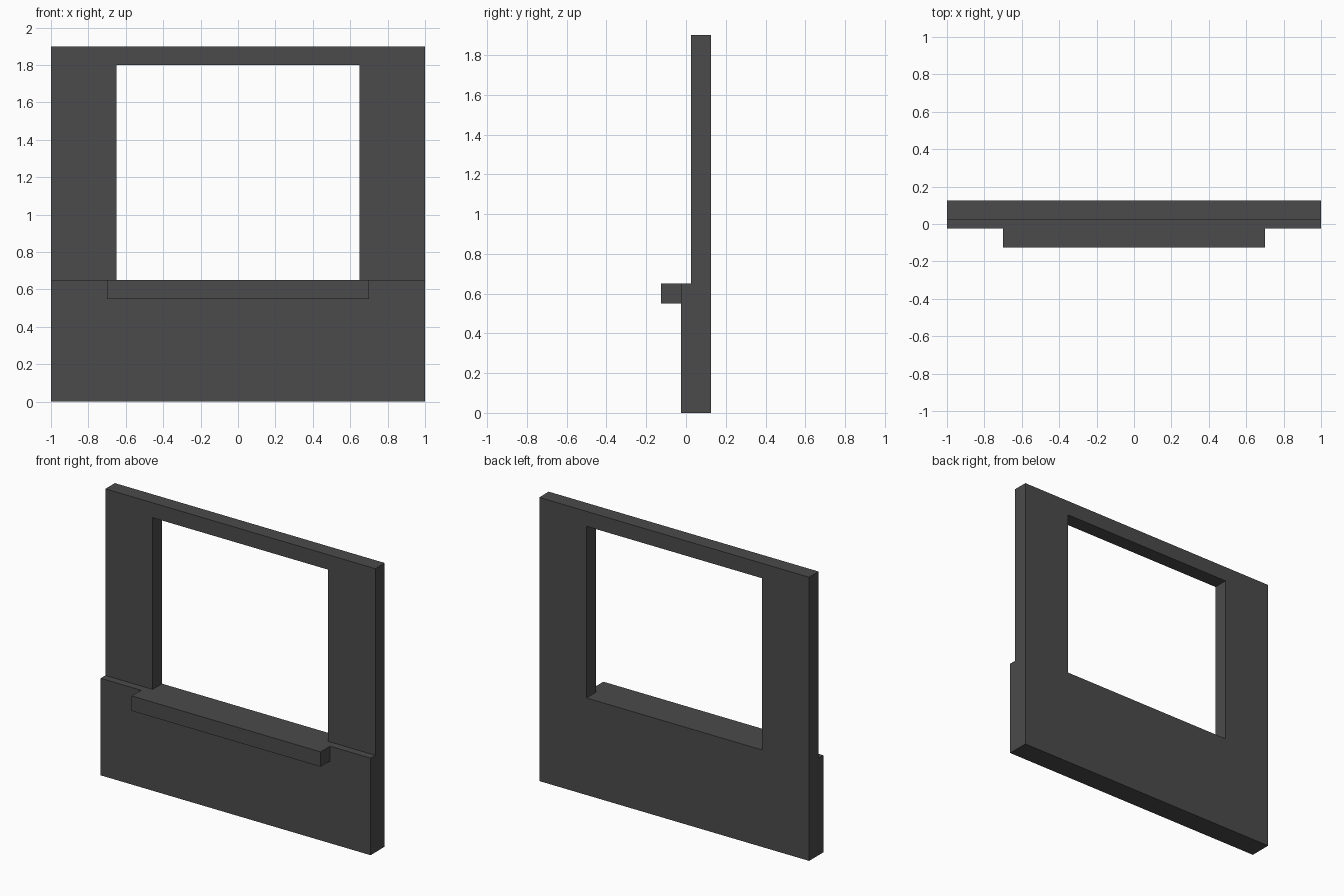
import bpy, bmesh

if "Cube" in bpy.data.objects:
    bpy.data.objects.remove(bpy.data.objects["Cube"])


def extrude_profile(name, profile, half_width, material):
    """Extrude a closed (y, z) profile along x, symmetric about x = 0."""
    bm = bmesh.new()
    face = bm.faces.new([bm.verts.new((-half_width, y, z)) for y, z in profile])
    ext = bmesh.ops.extrude_face_region(bm, geom=[face], use_keep_orig=True)
    verts = [g for g in ext["geom"] if isinstance(g, bmesh.types.BMVert)]
    bmesh.ops.translate(bm, vec=(2 * half_width, 0, 0), verts=verts)
    bmesh.ops.recalc_face_normals(bm, faces=bm.faces)
    mesh = bpy.data.meshes.new(name)
    bm.to_mesh(mesh)
    bm.free()
    mesh.materials.append(material)
    obj = bpy.data.objects.new(name, mesh)
    bpy.context.collection.objects.link(obj)
    return obj


def rect(y0, y1, z0, z1):
    return [(y0, z0), (y1, z0), (y1, z1), (y0, z1)]


grey = bpy.data.materials.new("dark grey")
grey.diffuse_color = (0.07, 0.07, 0.07, 1)
grey.use_nodes = True
grey.node_tree.nodes["Principled BSDF"].inputs["Base Color"].default_value = grey.diffuse_color

# Wall: thick lower part stepping back to a thinner upper part
wall = extrude_profile("window_wall", [
    (-0.025, 0), (0.125, 0), (0.125, 1.9),
    (0.025, 1.9), (0.025, 0.65), (-0.025, 0.65)], 1.0, grey)

# Window opening, cut level with the ledge
cutter = extrude_profile("opening_cutter", rect(-0.2, 0.2, 0.65, 1.8), 0.65, grey)
cutter.hide_render = True
cut = wall.modifiers.new("opening", "BOOLEAN")
cut.operation = "DIFFERENCE"
cut.solver = "EXACT"
cut.object = cutter
bpy.context.view_layer.objects.active = wall
wall.select_set(True)
bpy.ops.object.modifier_apply(modifier=cut.name)
bpy.data.objects.remove(cutter)

# Projecting sill in front of the opening
extrude_profile("window_sill", rect(-0.125, -0.025, 0.55, 0.65), 0.7, grey)
